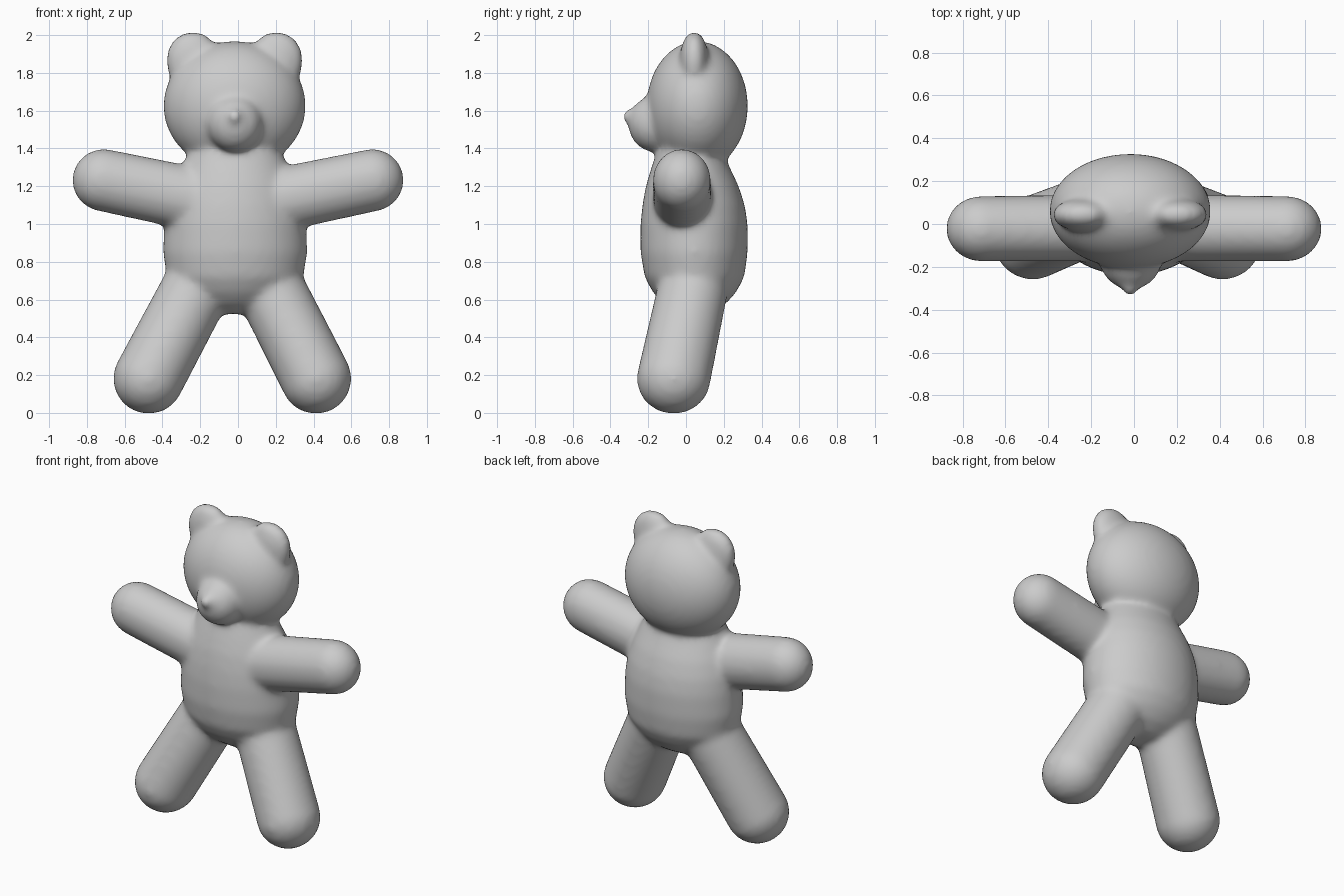
import bpy, bmesh, math
from mathutils import Vector

if "Cube" in bpy.data.objects:
    bpy.data.objects.remove(bpy.data.objects["Cube"])

bm = bmesh.new()


def ellipsoid(centre, radii):
    limb(centre, centre, radii, radii)


def limb(a, b, ra, rb):
    """Capsule from a to b with its own radii (x, y, z) at each end."""
    a, b = Vector(a), Vector(b)
    axis = b - a
    verts = bmesh.ops.create_icosphere(bm, subdivisions=4, radius=1.0)["verts"]
    for v in verts:
        n = v.co.normalized()
        c, r = (a, ra) if n.dot(axis) <= 0 else (b, rb)
        v.co = c + Vector((n.x * r[0], n.y * r[1], n.z * r[2]))


def loft(rings, cx, n=48):
    """Closed stack of ellipses: (z, centre y, radius x, radius y)."""
    loops = []
    for z, cy, rx, ry in rings:
        loops.append([bm.verts.new((cx + rx * math.cos(2 * math.pi * i / n),
                                    cy + ry * math.sin(2 * math.pi * i / n), z))
                      for i in range(n)])
    for lo, hi in zip(loops, loops[1:]):
        for i in range(n):
            j = (i + 1) % n
            bm.faces.new((lo[i], lo[j], hi[j], hi[i]))
    bm.faces.new(loops[0][::-1])
    bm.faces.new(loops[-1])


# torso
loft([(0.53, 0.04, 0.12, 0.08), (0.58, 0.045, 0.23, 0.16),
      (0.64, 0.045, 0.30, 0.215), (0.72, 0.045, 0.355, 0.258),
      (0.85, 0.043, 0.377, 0.278), (1.00, 0.043, 0.370, 0.278),
      (1.10, 0.040, 0.355, 0.265), (1.20, 0.033, 0.325, 0.24),
      (1.29, 0.025, 0.285, 0.205), (1.38, 0.02, 0.24, 0.17)], -0.015)

# head, snout and nose tip
ellipsoid((-0.018, 0.06, 1.625), (0.372, 0.262, 0.338))
ellipsoid((-0.015, -0.165, 1.53), (0.14, 0.135, 0.145))
ellipsoid((-0.018, -0.27, 1.57), (0.045, 0.065, 0.04))

for s in (-1, 1):
    # ears
    ellipsoid((-0.018 + s * 0.222, 0.043, 1.865), (0.138, 0.07, 0.152))
    # arms
    limb((s * 0.20, -0.02, 1.125), (s * 0.712, -0.022, 1.232),
         (0.16, 0.15, 0.165), (0.16, 0.148, 0.16))
    # legs
    limb((-0.025 + s * 0.20, 0.035, 0.65), (-0.03 + s * 0.443, -0.065, 0.182),
         (0.178, 0.18, 0.178), (0.182, 0.19, 0.182))

bmesh.ops.recalc_face_normals(bm, faces=bm.faces[:])
mesh = bpy.data.meshes.new("plush_bear")
bm.to_mesh(mesh)
bm.free()
bear = bpy.data.objects.new("plush_bear", mesh)
bpy.context.collection.objects.link(bear)

# fuse the parts into one soft skin
fuse = bear.modifiers.new("fuse", "REMESH")
fuse.mode = "VOXEL"
fuse.voxel_size = 0.018
fuse.use_smooth_shade = True
soften = bear.modifiers.new("soften", "SMOOTH")
soften.factor = 0.5
soften.iterations = 16
# regain the volume lost while softening
inflate = bear.modifiers.new("inflate", "DISPLACE")
inflate.mid_level = 0.0
inflate.strength = 0.006
